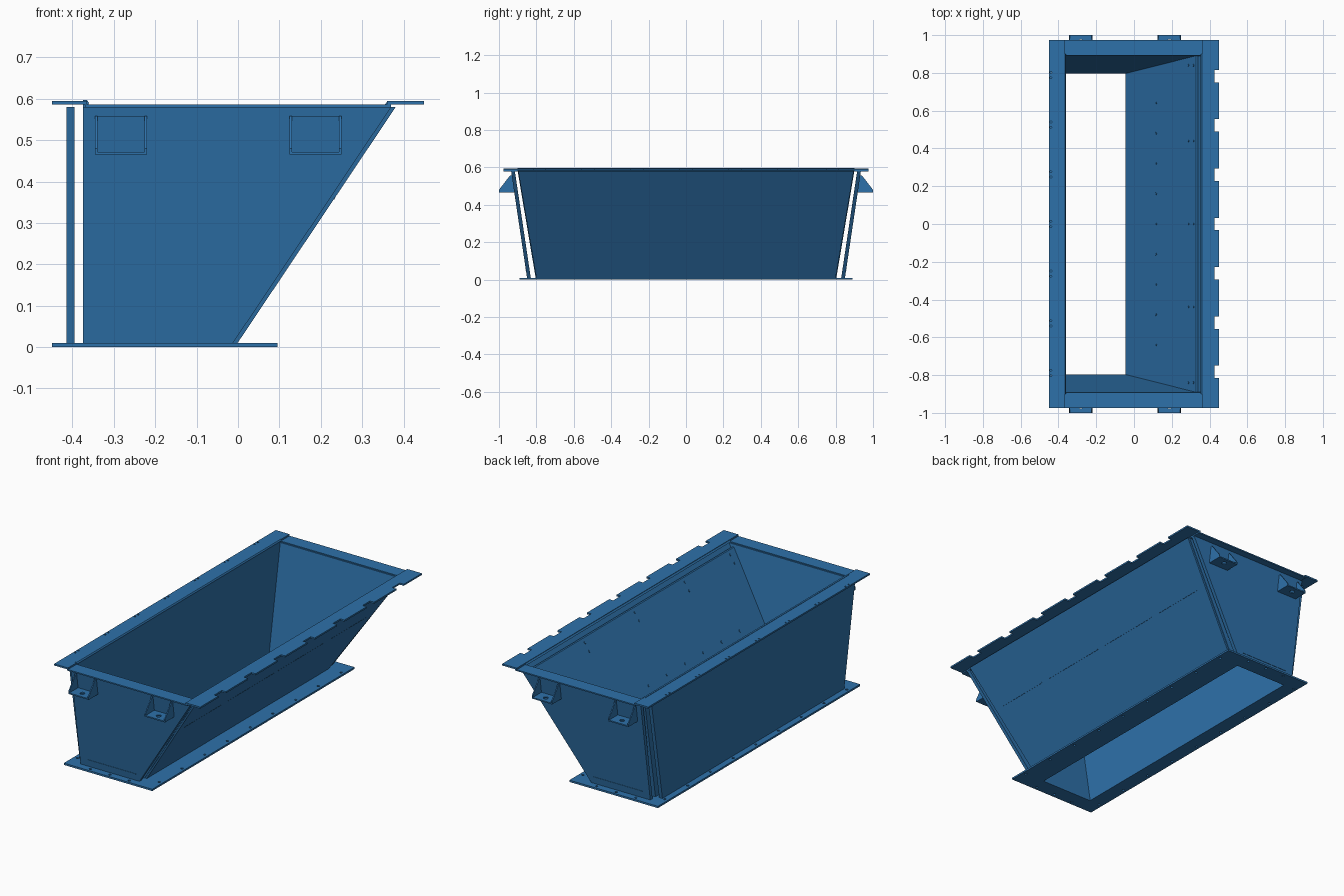
import bpy, bmesh, math
from mathutils import Vector

if "Cube" in bpy.data.objects:
    bpy.data.objects.remove(bpy.data.objects["Cube"])

blue = bpy.data.materials.new("blue_paint")
blue.diffuse_color = (0.027, 0.165, 0.40, 1)
blue.use_nodes = True
blue.node_tree.nodes["Principled BSDF"].inputs["Base Color"].default_value = blue.diffuse_color


def add(name, mesh):
    ob = bpy.data.objects.new(name, mesh)
    bpy.context.collection.objects.link(ob)
    mesh.materials.clear()
    mesh.materials.append(blue)
    return ob


def slab(name, pts, offset):
    """Flat polygon thickened along an offset vector."""
    bm = bmesh.new()
    off = Vector(offset)
    a = [bm.verts.new(p) for p in pts]
    b = [bm.verts.new(Vector(p) + off) for p in pts]
    bm.faces.new(a)
    bm.faces.new(b[::-1])
    for i in range(len(a)):
        j = (i + 1) % len(a)
        bm.faces.new((a[i], b[i], b[j], a[j]))
    bmesh.ops.recalc_face_normals(bm, faces=bm.faces)
    me = bpy.data.meshes.new(name)
    bm.to_mesh(me)
    bm.free()
    return add(name, me)


def circle(x, y, r, n=12):
    return [(x + r * math.cos(2 * math.pi * i / n), y + r * math.sin(2 * math.pi * i / n)) for i in range(n)]


def rect(x0, x1, y0, y1):
    return [(x0, y0), (x1, y0), (x1, y1), (x0, y1)]


def plate(name, loops, z0, z1):
    """Horizontal plate: first loop is the outline, the others are holes."""
    cu = bpy.data.curves.new(name, 'CURVE')
    cu.dimensions = '2D'
    cu.fill_mode = 'BOTH'
    cu.extrude = (z1 - z0) / 2
    for loop in loops:
        s = cu.splines.new('POLY')
        s.points.add(len(loop) - 1)
        for p, c in zip(s.points, loop):
            p.co = (c[0], c[1], 0, 1)
        s.use_cyclic_u = True
    tmp = bpy.data.objects.new("tmp", cu)
    bpy.context.collection.objects.link(tmp)
    dg = bpy.context.evaluated_depsgraph_get()
    me = bpy.data.meshes.new_from_object(tmp.evaluated_get(dg))
    bpy.data.objects.remove(tmp)
    me.name = name
    for v in me.vertices:
        v.co.z += (z0 + z1) / 2
    for p in me.polygons:
        p.use_smooth = False
    return add(name, me)


ZB, ZT = 0.01, 0.58


def lean(z, y0, y1):
    """y of a leaning edge at height z."""
    return y0 + (y1 - y0) * (z - ZB) / (ZT - ZB)


def slope_x(z):
    """x of the inner face of the sloping wall."""
    return -0.022 + 0.382 * (z - ZB) / (ZT - ZB)


# bottom flange frame with bolt holes
holes = [circle(x, -0.8 + 0.2 * i, 0.007) for x in (-0.43, 0.075) for i in range(9)]
holes += [circle(x, s * 0.87, 0.007) for x in (-0.3, -0.18, -0.06) for s in (-1, 1)]
plate("bottom_flange", [rect(-0.45, 0.095, -0.89, 0.89), rect(-0.365, -0.045, -0.797, 0.797)] + holes, 0, 0.01)

# top left rail with paired bolt holes
pairs = [circle(-0.44, 0.263 * k + d, 0.005) for k in range(-3, 4) for d in (-0.014, 0.014)]
plate("top_left_rail", [rect(-0.45, -0.365, -0.975, 0.975)] + pairs, 0.586, 0.595)
slab("left_rail_lip", [(-0.375, -0.9, 0.58), (-0.365, -0.9, 0.58), (-0.36, -0.9, 0.59), (-0.365, -0.9, 0.597),
                       (-0.375, -0.9, 0.597)], (0, 1.8, 0))

# top right rail with notched outer edge
edge = [(0.36, -0.975), (0.45, -0.975)]
for k in range(-3, 4):
    a, b = 0.261 * k - 0.033, 0.261 * k + 0.033
    edge += [(0.45, a), (0.425, a), (0.425, b), (0.45, b)]
edge += [(0.45, 0.975), (0.36, 0.975)]
plate("top_right_rail", [edge], 0.586, 0.595)
slab("right_rail_lip", [(0.353, -0.9, 0.584), (0.362, -0.9, 0.584), (0.37, -0.9, 0.595), (0.362, -0.9, 0.595)],
     (0, 1.8, 0))

# upright left wall: outer panel and inner liner
for name, x, t in (("left_wall", -0.415, 0.02), ("left_liner", -0.375, 0.01)):
    slab(name, [(x, -0.8, ZB), (x, 0.8, ZB), (x, 0.897, ZT), (x, -0.897, ZT)], (t, 0, 0))

# sloping wall: outer panel and inner liner
for name, dx, t, top in (("sloping_wall", 0, 0.021, ZT), ("sloping_liner", -0.022, 0.01, 0.565)):
    y1 = lean(top, 0.8, 0.897)
    slab(name, [(slope_x(ZB) + dx, -0.8, ZB), (slope_x(ZB) + dx, 0.8, ZB),
                (slope_x(top) + dx, y1, top), (slope_x(top) + dx, -y1, top)], (t, 0, 0))

# seam strips across the outside of the sloping wall
for y0, y1 in ((-0.8, -0.48), (-0.42, -0.02), (0.02, 0.42), (0.48, 0.8)):
    x0, x1 = slope_x(0.357) + 0.02, slope_x(0.361) + 0.02
    slab("slope_seam", [(x0, y0, 0.357), (x0, y1, 0.357), (x1, y1, 0.361), (x1, y0, 0.361)], (0.002, 0, 0))

# bolt heads on the sloping liner
for z, ys in ((0.25, [0.16 * i for i in range(-4, 5)]), (0.505, (-0.84, -0.44, 0, 0.44, 0.84)),
              (0.545, (-0.84, -0.44, 0, 0.44, 0.84))):
    for y in ys:
        slab("liner_bolt", [(slope_x(z + dz) - 0.022, y + dy, z + dz) for dy, dz in circle(0, 0, 0.006, 8)],
             (-0.003, 0, 0.002))

for s in (-1, 1):
    # end walls, leaning outward: outer panel and inner liner
    prof = [(-0.375, ZB), (slope_x(ZB) + 0.01, ZB), (slope_x(ZT) + 0.01, ZT), (-0.375, ZT)]
    for name, y0, y1, t in (("end_wall", 0.83, 0.915, 0.02), ("end_liner", 0.797, 0.893, 0.007)):
        slab(name, [(x, s * lean(z, y0, y1), z) for x, z in prof], (0, s * t, 0))
    # thin seam near the foot
    prof = [(-0.33, 0.047), (-0.03, 0.047), (-0.03, 0.05), (-0.33, 0.05)]
    slab("end_seam", [(x, s * lean(z, 0.85, 0.935), z) for x, z in prof], (0, s * 0.002, 0))
    # end flange between the rails
    y0, y1 = sorted((s * 0.898, s * 0.975))
    plate("top_end_flange", [rect(-0.37, 0.37, y0, y1)], 0.579, 0.586)
    # two lifting brackets: back plate, shelf with hole, two gussets
    for x0 in (-0.345, 0.125):
        x1 = x0 + 0.125
        back = [(x0, 0.465), (x1, 0.465), (x1, 0.558), (x0, 0.558)]
        slab("bracket_back", [(x, s * lean(z, 0.848, 0.933), z) for x, z in back], (0, s * 0.006, 0))
        y0, y1 = sorted((s * 0.918, s * 1.0))
        plate("bracket_shelf", [rect(x0, x1, y0, y1), circle((x0 + x1) / 2, s * 0.965, 0.013, 16)], 0.465, 0.472)
        for gx in (x0, x1 - 0.006):
            slab("bracket_gusset", [(gx, s * 0.918, 0.466), (gx, s * 1.0, 0.466), (gx, s * 1.0, 0.48),
                                    (gx, s * 0.94, 0.558), (gx, s * 0.93, 0.558)], (0.006, 0, 0))
